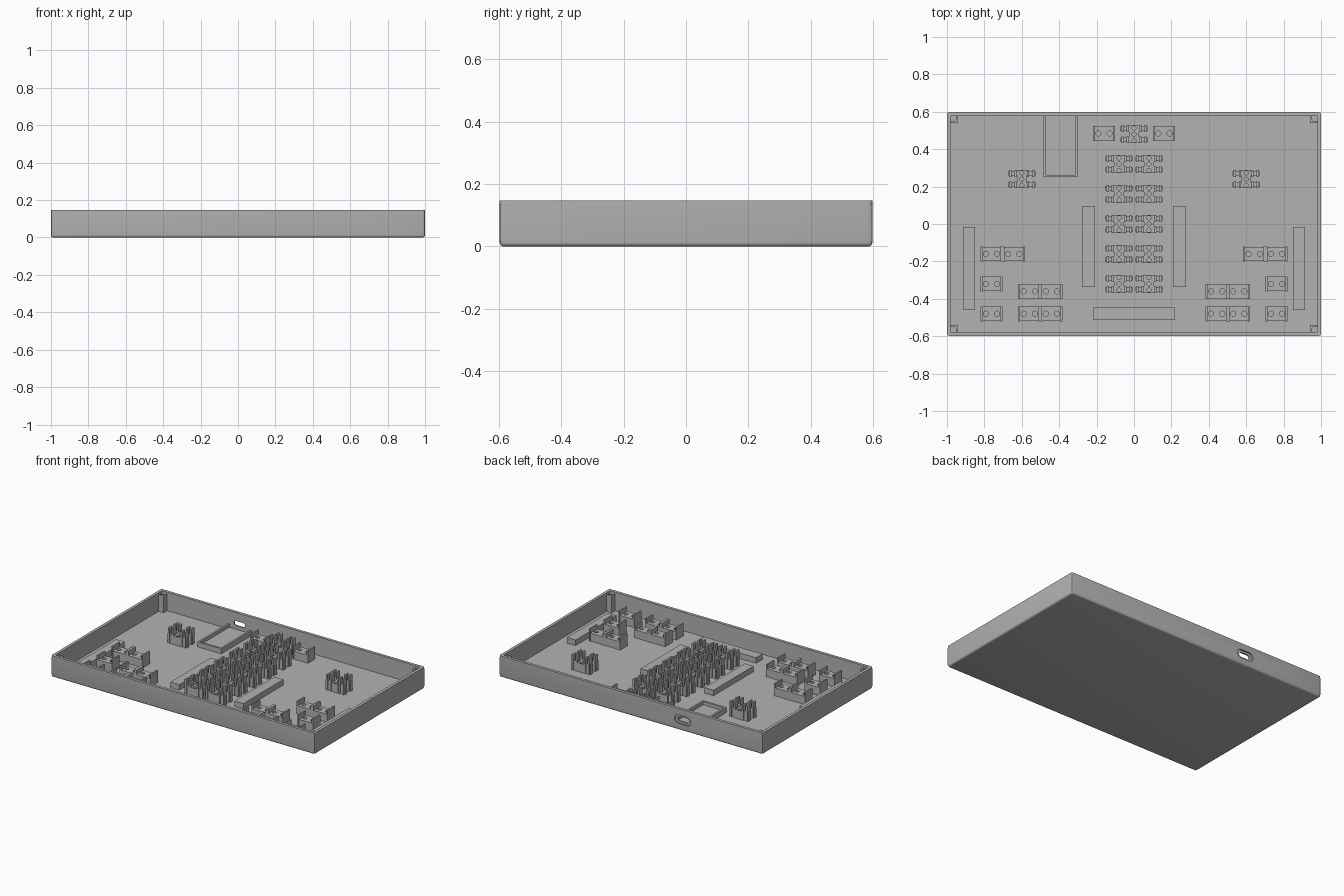
import bpy, bmesh
from mathutils import Matrix, Vector

cube = bpy.data.objects.get("Cube")
if cube:
    bpy.data.objects.remove(cube, do_unlink=True)

grey = bpy.data.materials.new("plain grey")
grey.use_nodes = True
grey.diffuse_color = (0.45, 0.45, 0.45, 1)
grey.node_tree.nodes["Principled BSDF"].inputs["Base Color"].default_value = (0.45, 0.45, 0.45, 1)

W, D, H = 1.0, 0.598, 0.147
WALL, FLOOR = 0.02, 0.02
BASE = FLOOR - 0.005


def add_box(bm, x0, x1, y0, y1, z0, z1):
    size = Vector((x1 - x0, y1 - y0, z1 - z0))
    mid = Vector((x0 + x1, y0 + y1, z0 + z1)) / 2
    m = Matrix.Translation(mid) @ Matrix.Diagonal((*size, 1))
    return bmesh.ops.create_cube(bm, size=1, matrix=m)["verts"]


def finish(name, bm, loc=(0, 0, 0)):
    me = bpy.data.meshes.new(name)
    bm.to_mesh(me)
    bm.free()
    me.materials.append(grey)
    ob = bpy.data.objects.new(name, me)
    ob.location = loc
    bpy.context.collection.objects.link(ob)
    return ob


def boxes(name, specs, loc=(0, 0, 0)):
    bm = bmesh.new()
    for s in specs:
        add_box(bm, *s)
    return finish(name, bm, loc)


def cut(ob, bm):
    """Subtract a temporary solid and discard it."""
    tool = finish("cutter", bm)
    tool.hide_render = True
    mod = ob.modifiers.new("cut", "BOOLEAN")
    mod.object, mod.operation, mod.solver = tool, "DIFFERENCE", "EXACT"
    mod.use_self = True
    bpy.context.view_layer.objects.active = ob
    bpy.ops.object.modifier_apply(modifier=mod.name)
    bpy.data.objects.remove(tool, do_unlink=True)


def drill(ob, points, r, z0, z1):
    bm = bmesh.new()
    for x, y in points:
        bmesh.ops.create_cone(bm, cap_ends=True, segments=20, radius1=r, radius2=r, depth=z1 - z0,
                              matrix=Matrix.Translation((x, y, (z0 + z1) / 2)))
    cut(ob, bm)


def copies(ob, places):
    ob.location.xy = places[0]
    for x, y in places[1:]:
        dup = ob.copy()
        dup.location.xy = (x, y)
        bpy.context.collection.objects.link(dup)


# tray with softened lower and corner edges, open at the top
bm = bmesh.new()
add_box(bm, -W, W, -D, D, 0, H)
edges = [e for e in bm.edges if min(v.co.z for v in e.verts) < 0.01]
bmesh.ops.bevel(bm, geom=edges, offset=0.013, segments=4, profile=0.5, affect="EDGES")
tray = finish("tray", bm)
bm = bmesh.new()
add_box(bm, WALL - W, W - WALL, WALL - D, D - WALL, FLOOR, H + 0.1)
cut(tray, bm)

# cable port through the back wall, with a wider outer recess
PORT_X, PORT_Z = -0.393, 0.073
for hw, hh, y0 in ((0.062, 0.03, D - 0.01), (0.042, 0.016, D - 0.05)):
    bm = bmesh.new()
    add_box(bm, PORT_X - hw, PORT_X + hw, y0, D + 0.05, PORT_Z - hh, PORT_Z + hh)
    along = [e for e in bm.edges if abs(e.verts[0].co.y - e.verts[1].co.y) > 0.01]
    bmesh.ops.bevel(bm, geom=along, offset=hh * 0.95, segments=6, profile=0.5, affect="EDGES")
    cut(tray, bm)

bpy.ops.object.select_all(action="DESELECT")
tray.select_set(True)
bpy.context.view_layer.objects.active = tray
bpy.ops.object.shade_smooth_by_angle(angle=0.6)

# screw posts in the corners
b = 0.028
post = boxes("screw_post", [(-b, b, -b, b, BASE, H - 0.012)])
drill(post, [(0, 0)], 0.02, 0.06, H)
copies(post, [(sx * (W - 0.03), sy * (D - 0.03)) for sx in (-1, 1) for sy in (-1, 1)])

# support bars standing on the floor
for side, s in (("right", -1), ("left", 1)):
    boxes(side + "_outer_bar", [(-0.033, 0.033, -0.222, 0.222, BASE, 0.058)], (s * 0.882, -0.238, 0))
    boxes(side + "_inner_bar", [(-0.034, 0.034, -0.217, 0.217, BASE, 0.058)], (s * 0.243, -0.12, 0))
boxes("front_bar", [(-0.22, 0.22, -0.034, 0.034, BASE, 0.058)], (0, -0.48, 0))

# circuit board frame in front of the port
x0, x1, y0, y1, t = -0.484, -0.302, 0.25, D - 0.015, 0.013
boxes("board_frame", [
    (x0, x0 + t, y0, y1, BASE, 0.055), (x1 - t, x1, y0, y1, BASE, 0.055),
    (x0, x1, y0, y0 + t, BASE, 0.055), (x0, x1, y0, y1, BASE, 0.032)])

# two-hole button mounts: low body between taller end fins
mount = boxes("button_mount", [
    (-0.058, 0.058, -0.038, 0.038, BASE, 0.075),
    (-0.059, -0.049, -0.04, 0.04, BASE, 0.105),
    (0.049, 0.059, -0.04, 0.04, BASE, 0.105)])
drill(mount, [(-0.03, 0), (0.03, 0)], 0.014, 0.05, 0.12)
half = [(0.16, 0.484), (0.762, -0.16), (0.643, -0.16), (0.762, -0.32), (0.762, -0.48)]
half += [(x, y) for x in (0.442, 0.56) for y in (-0.36, -0.48)]
copies(mount, [(s * x, y) for x, y in half for s in (-1, 1)])

# three-hole switch mounts: centre block gripped by four finned arms
specs = [(-0.026, 0.026, -0.048, 0.048, BASE, 0.08)]
for sx in (-1, 1):
    for sy in (-1, 1):
        ya, yb = sorted((sy * 0.018, sy * 0.042))
        fa, fb = sorted((sy * 0.012, sy * 0.048))
        xa, xb = sorted((sx * 0.024, sx * 0.073))
        specs.append((xa, xb, ya, yb, BASE, 0.085))
        for x in (0.033, 0.061):
            specs.append((sx * x - 0.006, sx * x + 0.006, fa, fb, BASE, 0.125))
switch = boxes("switch_mount", specs)
drill(switch, [(0, -0.033), (0, 0), (0, 0.033)], 0.011, 0.05, 0.14)
places = [(sx * 0.08, 0.16 * k) for k in range(-2, 3) for sx in (-1, 1)]
copies(switch, places + [(0, 0.48), (-0.6, 0.24), (0.6, 0.24)])
